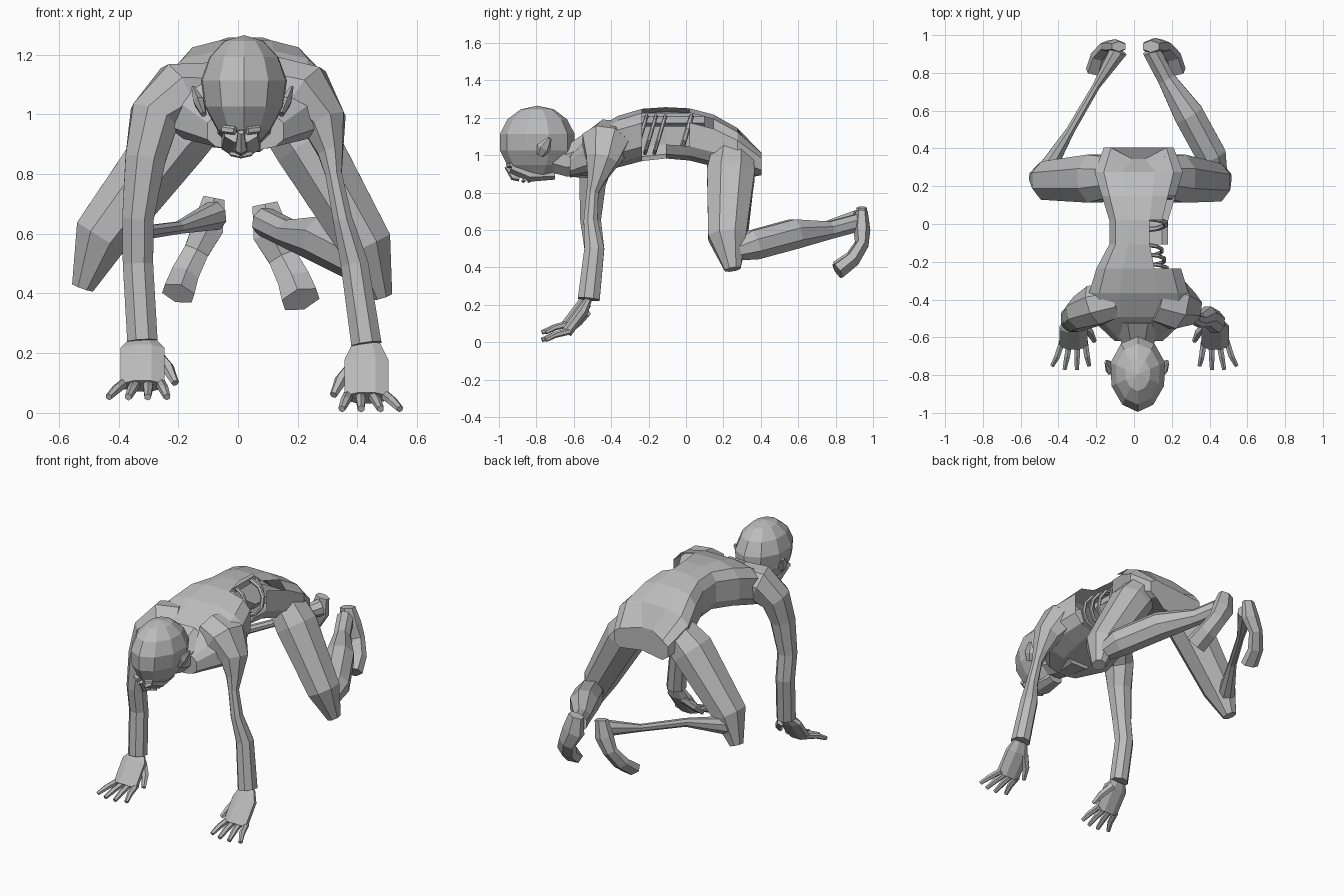
import bpy, bmesh, math
from mathutils import Vector

default_cube = bpy.data.objects.get("Cube")
if default_cube:
    bpy.data.objects.remove(default_cube, do_unlink=True)

ACROSS, FORWARD, UP = Vector((1, 0, 0)), Vector((0, 1, 0)), Vector((0, 0, 1))
GREY = (.5, .5, .5, 1)
skin_grey = bpy.data.materials.new("skin_grey")
skin_grey.use_nodes = True
skin_grey.diffuse_color = GREY
for node in skin_grey.node_tree.nodes:
    if node.type == "BSDF_PRINCIPLED":
        node.inputs["Base Color"].default_value = GREY


def finish(name, bm):
    """Turn a bmesh into a flat shaded grey object."""
    bmesh.ops.recalc_face_normals(bm, faces=bm.faces[:])
    mesh = bpy.data.meshes.new(name)
    bm.to_mesh(mesh)
    bm.free()
    mesh.materials.append(skin_grey)
    obj = bpy.data.objects.new(name, mesh)
    bpy.context.collection.objects.link(obj)


def loft(name, rings, is_open=lambda segment, side: False):
    """Bridge rings of points, cap both ends, leave out the open faces."""
    bm = bmesh.new()
    loops = [[bm.verts.new(point) for point in ring] for ring in rings]
    count = len(loops[0])
    for segment, (near, far) in enumerate(zip(loops, loops[1:])):
        for side in range(count):
            after = (side + 1) % count
            if not is_open(segment, side):
                bm.faces.new((near[side], near[after], far[after], far[side]))
    bm.faces.new(loops[0])
    bm.faces.new(loops[-1])
    finish(name, bm)


def circle(count):
    """Cosine and sine of evenly spaced corners, with a flat side up."""
    angles = [math.tau * (corner + .5) / count for corner in range(count)]
    return [(math.cos(angle), math.sin(angle)) for angle in angles]


def limb(name, points, widths, depth=1, ref=FORWARD, sides=8):
    """Loft along points; widths are half widths, depth scales the thickness."""
    points = [Vector(point) for point in points]
    last = len(points) - 1
    rings = []
    for i, (point, width) in enumerate(zip(points, widths)):
        along = (points[min(i + 1, last)] - points[max(i - 1, 0)]).normalized()
        wide = along.cross(ref).normalized() * width
        deep = wide.cross(along) * depth
        rings.append([point + wide * c + deep * s for c, s in circle(sides)])
    loft(name, rings)


def tube(name, points, radius, ref=FORWARD):
    limb(name, points, [radius] * len(points), ref=ref, sides=6)


# Torso: half widths from neck to seat, the arched back and belly follow curves
def rounded(value, power):
    return math.copysign(abs(value) ** power, value)


torso = []
for station, half in enumerate((.13, .27, .27, .23, .16, .16, .2, .24, .19)):
    y = station * .128 - .62
    bend = abs(y + .1) * 2
    top = 1.26 - .23 * bend ** 2.5
    low = .88 + .1 * max(0, 1 - bend ** 2) ** 2
    torso.append([Vector((.025 + half * rounded(c, .75), y,
                          (top + low) / 2 + (top - low) / 2 * rounded(s, .6)))
                  for c, s in circle(12)])
for point in torso[-1]:                      # cleft between the buttocks
    if abs(point.x - .025) < .1:
        point.y -= .06
        point.x = (point.x + .025) / 2


def wound(segment, side):
    """Missing left flank, and a small window behind it."""
    if segment == 5:
        return side == 0
    return segment in (3, 4) and side in (11, 0, 1) or segment == 3 and side in (9, 10)


loft("torso", torso, wound)


# Bones showing in the wound
def bone_arc(name, y, reach, radius):
    arc = []
    for step in range(6):
        angle = math.pi * (.45 - step * .18)
        arc.append((.05 + reach * math.cos(angle), y + .03 * math.sin(angle),
                    1.11 + .1 * math.sin(angle)))
    tube(name, arc, radius)


for rib in range(3):
    bone_arc("rib", rib * .05 - .24, .13 - rib * .015, .011)
bone_arc("hip_rim", 0, .12, .014)
tube("backbone", [(.02, -.3, 1.19), (.02, .1, 1.19)], .035, UP)

# Neck and head: faceted skull, tapered towards jaw and forehead
limb("neck", [(.02, -.74, 1), (.02, -.64, .97), (.02, -.5, 1)], (.09, .09, .14), ref=UP)

bm = bmesh.new()
bmesh.ops.create_uvsphere(bm, u_segments=10, v_segments=7, radius=1)
for vert in bm.verts:
    x, y, z = vert.co
    taper = 1 + .35 * min(0, z) + .1 * min(0, y)
    vert.co = (.02 + .155 * x * taper, .205 * y - .795, 1.07 + .195 * z)
finish("skull", bm)

limb("jaw", [(.01, -.93, .94), (.01, -.83, .9), (.01, -.7, .9)], (.06, .07, .05), .65, UP)
limb("nose", [(.01, -.96, .94), (.01, -.92, .885), (.01, -.89, .88)],
     (.012, .022, .02), ref=UP, sides=6)
for y in (-.86, -.83):
    tube("lip", [(-.025, y, .87), (.01, y - .01, .862), (.045, y, .87)], .01, UP)
for side in (-1, 1):
    tube("brow", [(.01 + side * .02, -.95, .945), (.01 + side * .06, -.93, .95)], .014, UP)
    ear_x = .015 + side * .13
    limb("ear", [(ear_x, -.78, 1), (ear_x + side * .015, -.76, 1.04),
                 (ear_x + side * .035, -.73, 1.09)], (.01, .02, .006), 2, sides=6)

# Arms: the right one is whole, the left one is wasted below a stubby shoulder
right_wrist, left_wrist = Vector((-.32, -.52, .24)), Vector((.43, -.52, .23))
limb("right_arm", [(-.1, -.4, 1.08), (-.2, -.43, 1.07), (-.28, -.47, .99), (-.31, -.5, .85),
                   (-.335, -.51, .65), (-.335, -.49, .5), right_wrist],
     (.1, .11, .09, .073, .057, .055, .055), 1.05)
limb("left_arm", [(.12, -.4, 1.09), (.22, -.43, 1.06), (.29, -.45, .97), (.31, -.48, .87),
                  (.32, -.5, .8), (.35, -.51, .65), (.39, -.49, .5), left_wrist],
     (.11, .12, .08, .045, .03, .035, .05, .055), 1.15)


# Hands: palm, four spread fingers and a thumb
def hand(name, wrist, inward, floor):
    def at(sideways, ahead, height):
        return (wrist.x + inward * sideways, wrist.y - ahead, floor + height)

    limb(name + "_palm", [wrist, at(0, .03, .17), at(0, .12, .05)], (.05, .08, .08), .4)
    for finger in range(4):
        spread = 1.5 - finger
        root, tip = spread * .04, spread * .065 - .015
        reach = .26 - .02 * abs(spread)
        limb(name + "_finger", [at(root, .1, .06), at((root + tip) / 2, .18, .04),
                                at(tip, reach, .013)], (.018, .017, .012), ref=UP, sides=6)
    limb(name + "_thumb", [at(.04, .01, .16), at(.085, .05, .11), at(.11, .1, .06)],
         (.025, .022, .013), ref=ACROSS, sides=6)


hand("right_hand", right_wrist, 1, .04)
hand("left_hand", left_wrist, -1, 0)

# Thighs
limb("left_thigh", [(.13, .25, 1.03), (.23, .24, .9), (.43, .22, .56), (.48, .25, .39)],
     (.1, .12, .095, .04), 1.15)
limb("right_thigh", [(-.09, .25, 1.03), (-.21, .24, .92), (-.46, .23, .59), (-.52, .25, .42)],
     (.1, .125, .1, .04), 1.1)

# Shins: the right one is worn down to the bone
left_heel, right_heel = (.09, .92, .64), (-.08, .92, .66)
limb("left_shin", [(.45, .24, .48), (.41, .36, .52), (.29, .58, .58), (.17, .77, .6), left_heel],
     (.05, .085, .085, .05, .05), ref=UP)
limb("right_shin", [(-.48, .26, .53), (-.34, .49, .6), (-.2, .73, .62), right_heel],
     (.055, .025, .022, .05), ref=UP)


# Feet: heels up, toes hanging towards the ground
def foot(name, heel, outward, width):
    x, y, z = heel
    limb(name, [(x, y + .02, z + .06), (x + outward * .02, y + .02, z - .04),
                (x + outward * .06, y + .02, z - .12), (x + outward * .1, y - .03, z - .2),
                (x + outward * .12, y - .11, z - .26)],
         [width * scale for scale in (.7, 1, .8, .9, 1)], .65, sides=6)


foot("left_foot", left_heel, 1, .07)
foot("right_foot", right_heel, -1, .06)
